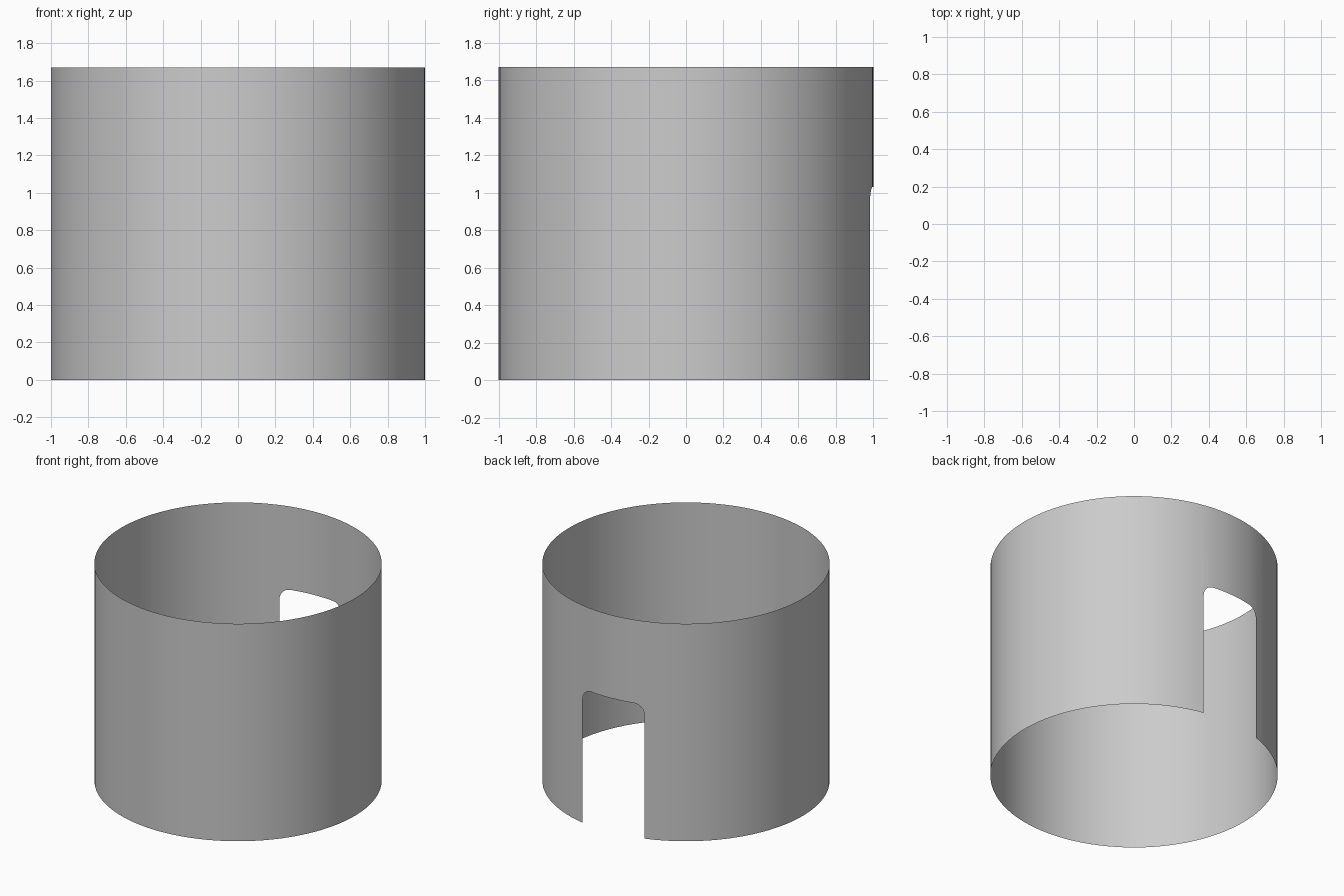
import bpy, bmesh, math

if "Cube" in bpy.data.objects:
    bpy.data.objects.remove(bpy.data.objects["Cube"])

HEIGHT, DOOR_TOP, CORNER = 1.67, 1.03, 0.08
LEFT, RIGHT = math.asin(-0.312), math.asin(0.19)   # doorway sides, angle from +y
SPRING = DOOR_TOP - CORNER

bm = bmesh.new()


def point(a, z):
    return bm.verts.new((math.sin(a), math.cos(a), z))


def skin(columns):
    # Join neighbouring vertical columns with quads
    cols = [[point(a, z) for z in zs] for a, zs in columns]
    for c, d in zip(cols, cols[1:]):
        for i in range(len(c) - 1):
            bm.faces.new((c[i], c[i + 1], d[i + 1], d[i]))


# Round wall, from one door jamb around the front to the other
SEGS = 88
sweep = 2 * math.pi - (RIGHT - LEFT)
skin([(RIGHT + sweep * i / SEGS, (0, SPRING, HEIGHT)) for i in range(SEGS + 1)])

# Lintel above the doorway, with rounded lower corners
STEPS = 8
arc = [(CORNER * (1 - math.cos(t)), SPRING + CORNER * math.sin(t))
       for t in (math.pi / 2 * i / STEPS for i in range(STEPS + 1))]
left = [(LEFT + d, (z, HEIGHT)) for d, z in arc]
right = [(RIGHT - d, (z, HEIGHT)) for d, z in reversed(arc)]
a0, a1 = LEFT + CORNER, RIGHT - CORNER
middle = [(a0 + (a1 - a0) * i / 6, (DOOR_TOP, HEIGHT)) for i in range(1, 6)]
skin(left + middle + right)

bmesh.ops.remove_doubles(bm, verts=bm.verts, dist=1e-5)
bmesh.ops.recalc_face_normals(bm, faces=bm.faces)
# Make the normals face outward
bm.faces.ensure_lookup_table()
f = bm.faces[0]
c = f.calc_center_median()
if f.normal.x * c.x + f.normal.y * c.y < 0:
    bmesh.ops.reverse_faces(bm, faces=bm.faces)

mesh = bpy.data.meshes.new("round_wall")
bm.to_mesh(mesh)
bm.free()
wall = bpy.data.objects.new("round_wall", mesh)
bpy.context.collection.objects.link(wall)
bpy.context.view_layer.objects.active = wall
wall.select_set(True)
bpy.ops.object.shade_smooth_by_angle()
